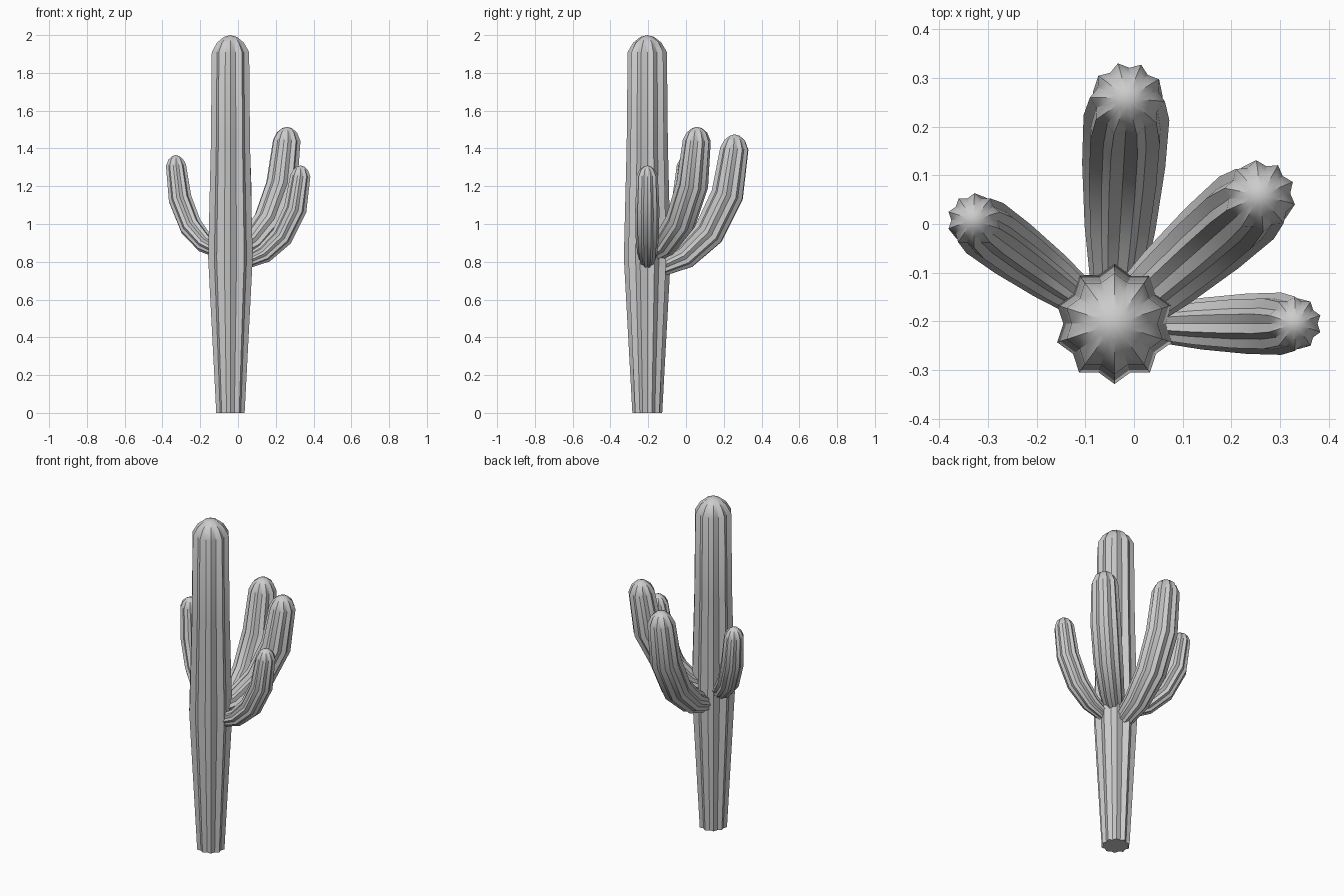
import bpy, bmesh
from math import sin, cos, pi, radians
from mathutils import Vector

if "Cube" in bpy.data.objects:
    bpy.data.objects.remove(bpy.data.objects["Cube"])

RIBS = 10
VALLEY = 0.85
TRUNK = Vector((-0.04, -0.205, 0))

skin = bpy.data.materials.new("cactus_grey")
skin.use_nodes = True
GREY = (0.6, 0.6, 0.6, 1)
skin.diffuse_color = GREY
skin.node_tree.nodes["Principled BSDF"].inputs["Base Color"].default_value = GREY


def ribbed_tube(name, stations, heading, origin):
    """Sweep a star section along (out, up, radius) stations in a vertical plane."""
    out = Vector((cos(heading), sin(heading), 0))
    side = Vector((-sin(heading), cos(heading), 0))
    up = Vector((0, 0, 1))
    centres = [origin + out * s + up * z for s, z, r in stations]
    steps = [(b - a).normalized() for a, b in zip(centres, centres[1:])]
    bm = bmesh.new()
    rings = []
    for i, step in enumerate(steps):
        tangent = (step + steps[max(i - 1, 0)]).normalized()
        normal = side.cross(tangent)
        ring = []
        for k in range(RIBS * 2):
            a = pi * k / RIBS
            r = stations[i][2] * (VALLEY if k % 2 else 1)
            ring.append(bm.verts.new(centres[i] + (side * cos(a) + normal * sin(a)) * r))
        rings.append(ring)
    tip = bm.verts.new(centres[-1])
    n = RIBS * 2
    for a, b in zip(rings, rings[1:]):
        for k in range(n):
            bm.faces.new((a[k], a[(k + 1) % n], b[(k + 1) % n], b[k]))
    for k in range(n):
        bm.faces.new((rings[-1][k], rings[-1][(k + 1) % n], tip))
    bm.faces.new(rings[0])
    bmesh.ops.recalc_face_normals(bm, faces=bm.faces)
    mesh = bpy.data.meshes.new(name)
    bm.to_mesh(mesh)
    bm.free()
    mesh.materials.append(skin)
    obj = bpy.data.objects.new(name, mesh)
    bpy.context.collection.objects.link(obj)
    bpy.ops.object.select_all(action="DESELECT")
    obj.select_set(True)
    bpy.context.view_layer.objects.active = obj
    bpy.ops.object.shade_smooth_by_angle(angle=radians(30))


# Trunk: narrow foot, widest below the arms, domed top
trunk = [(0, 0, .079), (0, .82, .124), (0, 1.42, .109), (0, 1.91, .104),
         (0, 1.96, .075), (0, 1.99, .037), (0, 2, 0)]
ribbed_tube("trunk", trunk, 0, TRUNK)

# Arms: one upward-curving shape, scaled and turned around the trunk
arm = [(0, -.013, .037), (.1, .033, .053), (.193, .122, .062), (.264, .268, .064),
       (.291, .445, .056), (.292, .477, .041), (.292, .494, .02), (.292, .5, 0)]
arms = [("left_arm", 0, .079, .81, 1),
        ("back_left_arm", 41.3, .01, .85, 1.33),
        ("back_arm", 86.7, .06, .785, 1.38),
        ("right_arm", 143.6, .067, .865, 1)]
for name, turn, start, height, size in arms:
    path = [(start + s * size, height + z * size, r * size) for s, z, r in arm]
    ribbed_tube(name, path, radians(turn), TRUNK)
